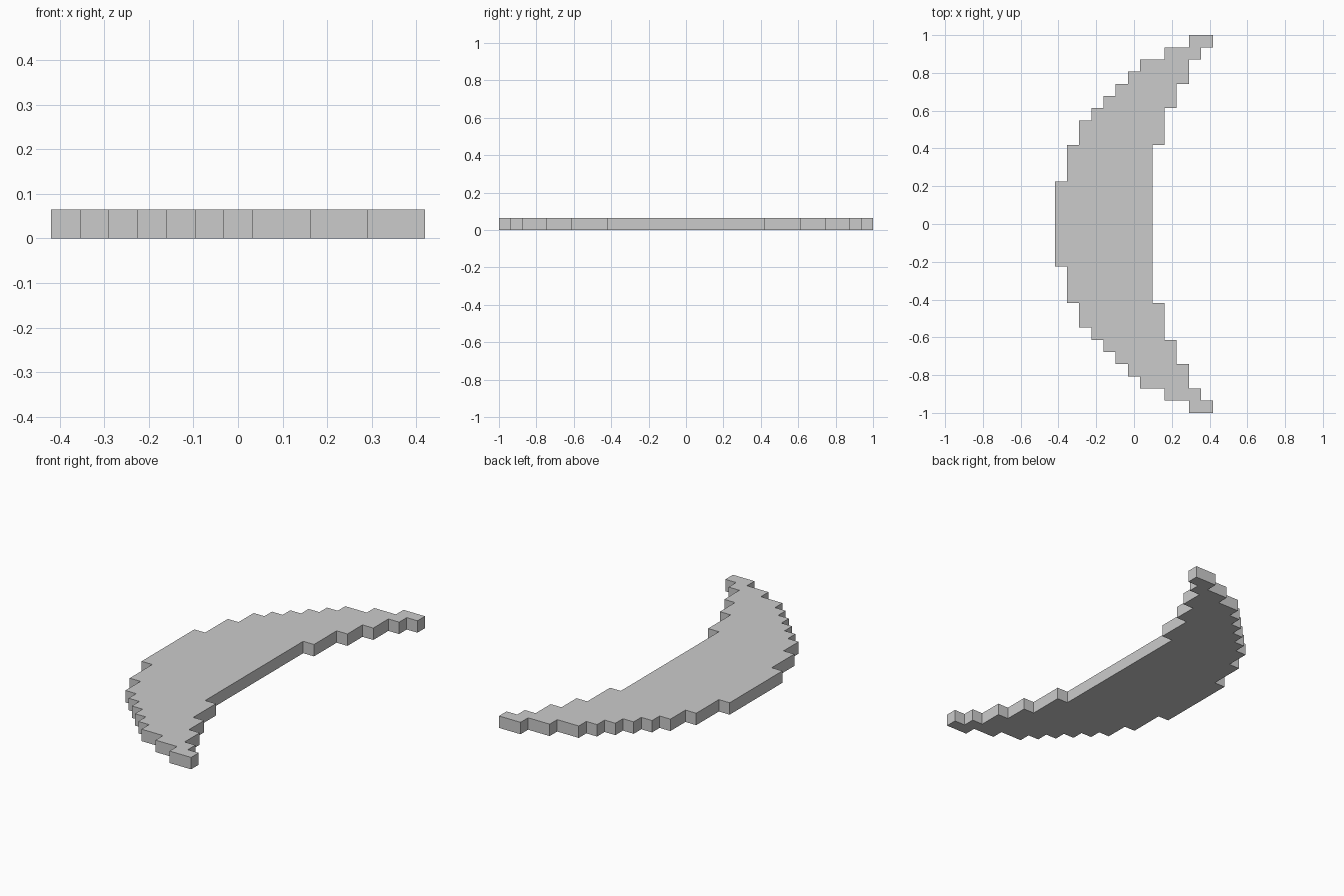
import bpy, bmesh

if "Cube" in bpy.data.objects:
    bpy.data.objects.remove(bpy.data.objects["Cube"])

U = 2 / 31          # one grid step; the crescent is 31 steps long and 13 wide

# Half outline as (x step, y step) corners, measured in steps from the centre
outer = [(-6.5, 3.5), (-5.5, 6.5), (-4.5, 8.5), (-3.5, 9.5), (-2.5, 10.5),
         (-1.5, 11.5), (-0.5, 12.5), (0.5, 13.5), (2.5, 14.5), (4.5, 15.5)]
inner = [(1.5, 6.5), (2.5, 9.5), (3.5, 11.5), (4.5, 13.5), (5.5, 14.5), (6.5, 15.5)]


def stairs(steps):
    """Each step runs along y at its x, up to its y end."""
    pts, y = [], None
    for x, y_end in steps:
        if y is not None:
            pts.append((x, y))
        pts.append((x, y_end))
        y = y_end
    return pts


# Upper half from the outer edge over the tip to the inner edge, then mirrored
half = stairs(outer) + stairs(inner)[::-1]
outline = half + [(x, -y) for x, y in reversed(half)]

# Crescent plate
bm = bmesh.new()
face = bm.faces.new([bm.verts.new((x * U, y * U, 0)) for x, y in outline])
ext = bmesh.ops.extrude_face_region(bm, geom=[face])
top = [v for v in ext["geom"] if isinstance(v, bmesh.types.BMVert)]
bmesh.ops.translate(bm, verts=top, vec=(0, 0, U))
bmesh.ops.recalc_face_normals(bm, faces=bm.faces)
mesh = bpy.data.meshes.new("crescent_plate")
bm.to_mesh(mesh)
bm.free()
plate = bpy.data.objects.new("crescent_plate", mesh)
bpy.context.collection.objects.link(plate)

# Plain grey
grey = bpy.data.materials.new("light grey")
grey.diffuse_color = (0.6, 0.6, 0.6, 1)
grey.use_nodes = True
grey.node_tree.nodes["Principled BSDF"].inputs["Base Color"].default_value = grey.diffuse_color
mesh.materials.append(grey)
